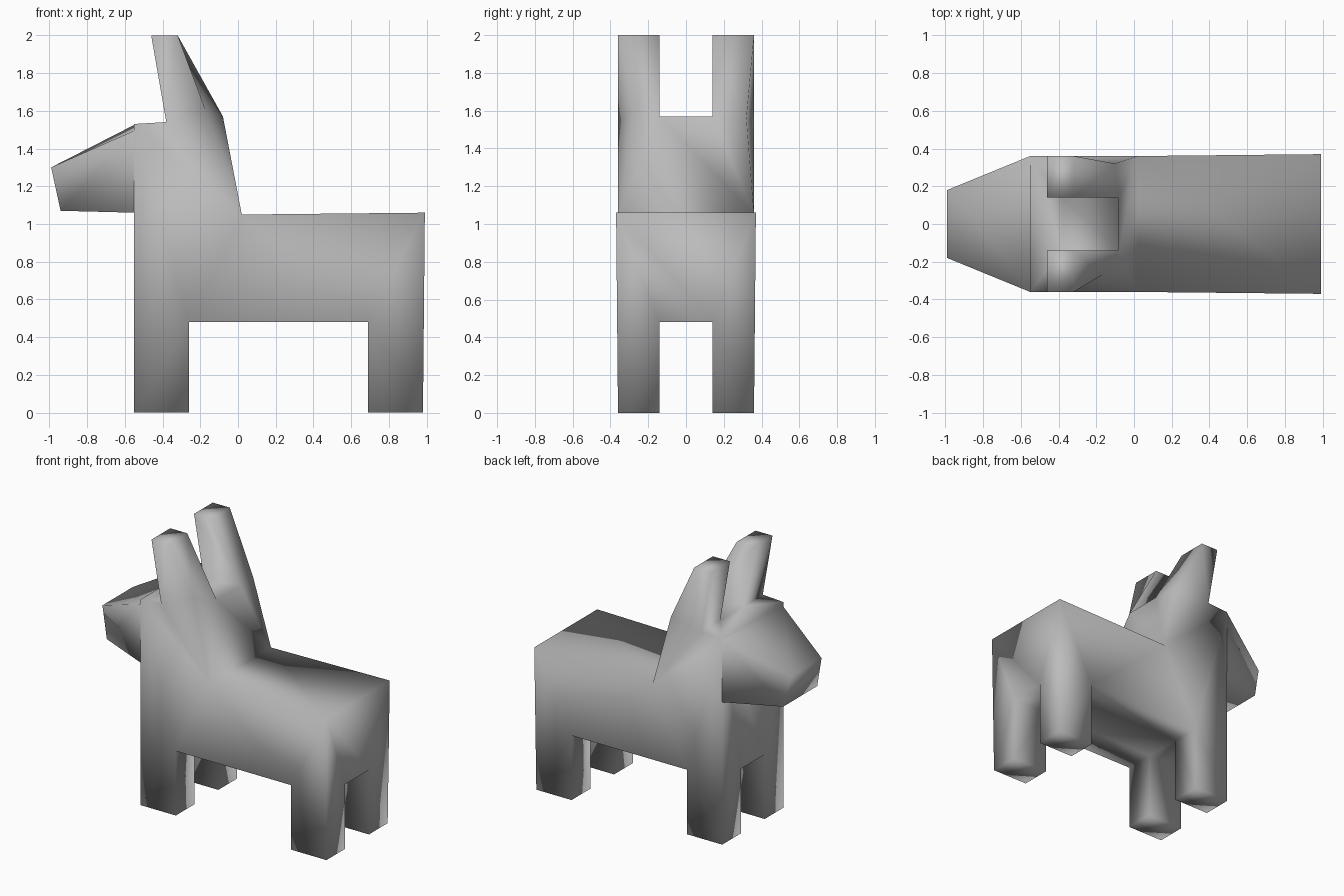
import bpy
import bmesh

cube = bpy.data.objects.get("Cube")
if cube:
    bpy.data.objects.remove(cube, do_unlink=True)

# One plain grey for the whole animal
grey = bpy.data.materials.new("plain grey")
grey.use_nodes = True
colour = (0.5, 0.5, 0.5, 1)
grey.diffuse_color = colour
grey.node_tree.nodes["Principled BSDF"].inputs["Base Color"].default_value = colour


def build(name, points, faces):
    """Make a smooth mesh from named points and faces listed by point name."""
    bm = bmesh.new()
    verts = {key: bm.verts.new(co) for key, co in points.items()}
    for face in faces:
        bm.faces.new([verts[key] for key in face])
    bmesh.ops.recalc_face_normals(bm, faces=bm.faces)
    bmesh.ops.triangulate(bm, faces=[f for f in bm.faces if len(f.verts) > 4])
    for face in bm.faces:
        face.smooth = True
    mesh = bpy.data.meshes.new(name)
    bm.to_mesh(mesh)
    bm.free()
    mesh.materials.append(grey)
    obj = bpy.data.objects.new(name, mesh)
    bpy.context.collection.objects.link(obj)


# Side outline: feet, belly, rump, back, nape, ear and forehead
FRONT, REAR, BELLY = -0.55, 0.98, 0.48
outline = {
    "toe": (FRONT, 0), "heel": (-0.26, 0), "elbow": (-0.26, BELLY),
    "knee": (0.69, BELLY), "hind_toe": (0.69, 0), "hind_heel": (REAR, 0),
    "rump": (0.99, 1.06), "withers": (0.02, 1.05), "nape": (-0.08, 1.57),
    "ear_back": (-0.32, 2), "ear_tip": (-0.46, 2), "ear_front": (-0.38, 1.54),
    "brow": (FRONT, 1.53),
}
# Points that only exist on the inside of the legs
inside = {"chest": (FRONT, BELLY), "tail": (REAR, BELLY)}
OUTER, INNER = 0.36, 0.14

points = {}
for side in (-1, 1):
    for key, (x, z) in outline.items():
        points[key, "out", side] = (x, side * OUTER, z)
    for key, (x, z) in (outline | inside).items():
        if key not in ("rump", "withers", "brow"):
            points[key, "in", side] = (x, side * INNER, z)
    points["rump", "out", side] = (0.99, side * 0.37, 1.06)
# The nape corners are pinched in unevenly
points["nape", "out", -1] = (-0.17, -0.27, 1.6)
points["nape", "out", 1] = (-0.1, 0.32, 1.56)

faces = []
for side in (-1, 1):
    faces.append([(key, "out", side) for key in outline])
    # Strips joining the outer outline to the inner one
    for a, b in (("toe", "heel"), ("heel", "elbow"), ("elbow", "knee"),
                 ("knee", "hind_toe"), ("hind_toe", "hind_heel"),
                 ("nape", "ear_back"), ("ear_back", "ear_tip"),
                 ("ear_tip", "ear_front")):
        faces.append([(a, "out", side), (b, "out", side),
                      (b, "in", side), (a, "in", side)])
    # Inner faces of legs and ears
    for loop in (("toe", "heel", "elbow", "chest"),
                 ("knee", "hind_toe", "hind_heel", "tail"),
                 ("nape", "ear_back", "ear_tip", "ear_front")):
        faces.append([(key, "in", side) for key in loop])

# Faces spanning from one side to the other
spans = [
    [("chest", "in"), ("elbow", "in")], [("elbow", "in"), ("knee", "in")],
    [("knee", "in"), ("tail", "in")], [("nape", "in"), ("ear_front", "in")],
    [("rump", "out"), ("withers", "out")],
    [("withers", "out"), ("nape", "out"), ("nape", "in")],
    [("brow", "out"), ("ear_front", "out"), ("ear_front", "in")],
    [("brow", "out"), ("toe", "out"), ("toe", "in"), ("chest", "in")],
    [("rump", "out"), ("hind_heel", "out"), ("hind_heel", "in"), ("tail", "in")],
]
for span in spans:
    faces.append([(*key, -1) for key in span] + [(*key, 1) for key in reversed(span)])
build("body", points, faces)

# Tapered snout
snout = {}
for side in (-1, 1):
    snout["root_top", side] = (FRONT, side * OUTER, 1.51 + side * 0.015)
    snout["root_low", side] = (FRONT, side * OUTER, 1.06)
    snout["nose_top", side] = (-0.99, side * 0.18, 1.3)
    snout["nose_low", side] = (-0.94, side * 0.2, 1.07)
ring = ["root_top", "nose_top", "nose_low", "root_low"]
snout_faces = [[(key, side) for key in ring] for side in (-1, 1)]
for a, b in zip(ring[:3], ring[1:]):
    snout_faces.append([(a, -1), (b, -1), (b, 1), (a, 1)])
build("snout", snout, snout_faces)
